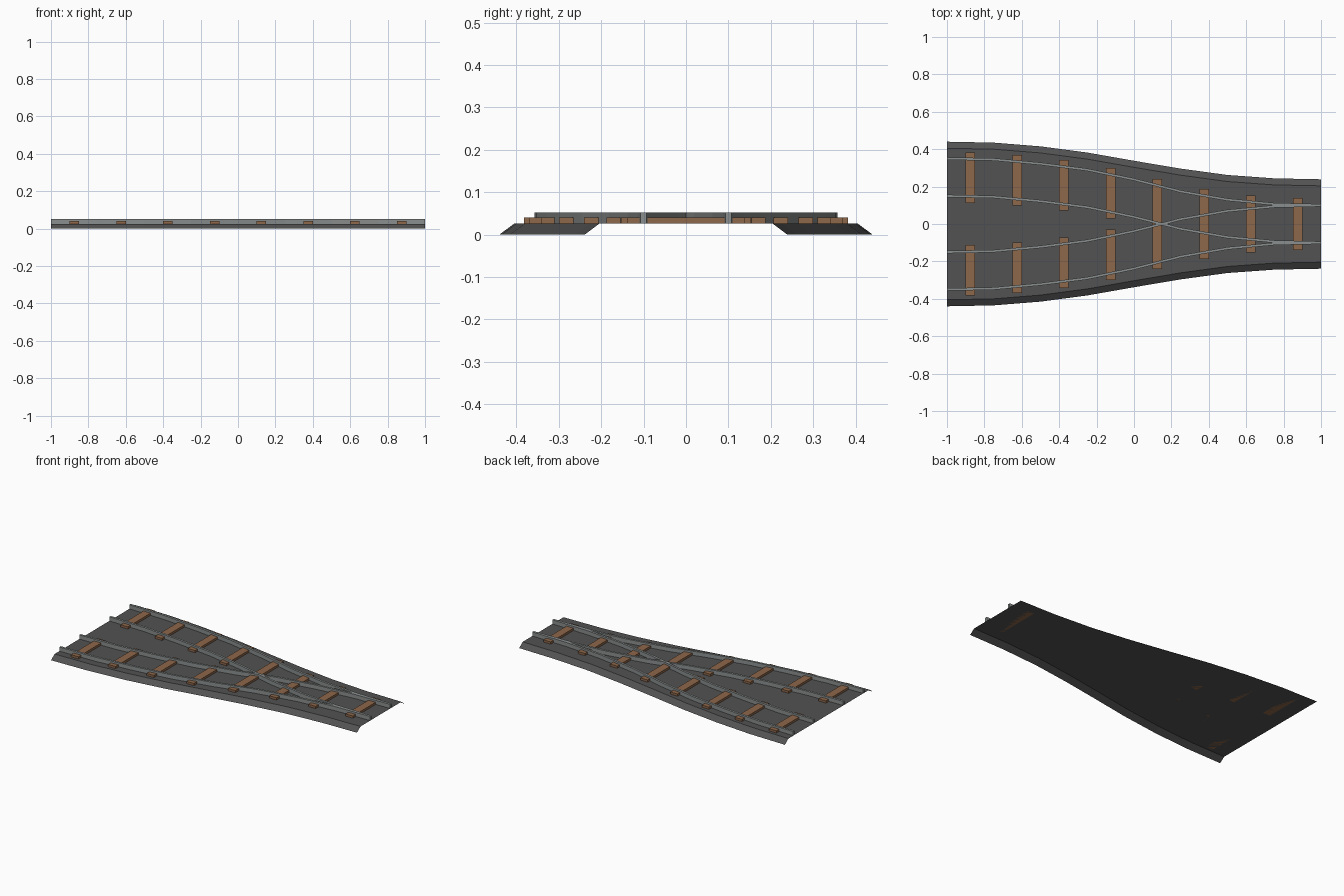
import bpy
import bmesh

if "Cube" in bpy.data.objects:
    bpy.data.objects.remove(bpy.data.objects["Cube"], do_unlink=True)

STATIONS = [-1 + 0.25 * i for i in range(9)]
CENTRE = [0.25, 0.245, 0.222, 0.19, 0.138, 0.074, 0.03, 0.006, 0.0]
BED_EDGE = [0.44, 0.435, 0.415, 0.382, 0.338, 0.296, 0.262, 0.244, 0.239]
BED_TOP, TIE_TOP, RAIL_TOP = 0.026, 0.04, 0.052
GAUGE, TIE_HALF = 0.1, 0.135


def material(name, colour):
    mat = bpy.data.materials.new(name)
    mat.use_nodes = True
    mat.diffuse_color = (*colour, 1)
    mat.node_tree.nodes["Principled BSDF"].inputs["Base Color"].default_value = (*colour, 1)
    return mat


gravel = material("dark gravel", (0.085, 0.085, 0.085))
wood = material("brown wood", (0.27, 0.135, 0.068))
steel = material("grey steel", (0.26, 0.275, 0.275))


def finish(name, bm, mat):
    mesh = bpy.data.meshes.new(name)
    bm.to_mesh(mesh)
    bm.free()
    mesh.materials.append(mat)
    obj = bpy.data.objects.new(name, mesh)
    bpy.context.collection.objects.link(obj)
    return obj


def loft(name, sections, mat, caps=False):
    """Bridge open (y, z) cross-sections, one at each station along x."""
    bm = bmesh.new()
    rows = [[bm.verts.new((x, y, z)) for y, z in sec] for x, sec in zip(STATIONS, sections)]
    for a, b in zip(rows, rows[1:]):
        for i in range(len(a) - 1):
            bm.faces.new((a[i], b[i], b[i + 1], a[i + 1]))
    if caps:
        bm.faces.new(rows[0])
        bm.faces.new(rows[-1][::-1])
    return finish(name, bm, mat)


def box(name, x, y, half_x, half_y, z0, z1, mat):
    bm = bmesh.new()
    bmesh.ops.create_cube(bm, size=2)
    for v in bm.verts:
        v.co = (x + v.co.x * half_x, y + v.co.y * half_y, z1 if v.co.z > 0 else z0)
    return finish(name, bm, mat)


# Ballast bed: an open shell with sloping shoulders
loft("ballast_bed", [[(-e, 0), (0.035 - e, BED_TOP), (e - 0.035, BED_TOP), (e, 0)]
                     for e in BED_EDGE], gravel)

# Rails: two for each of the mirrored branches
for branch, side in (("back", 1), ("front", -1)):
    for place, offset in (("outer", GAUGE), ("inner", -GAUGE)):
        path = [side * (c + offset) for c in CENTRE]
        loft(f"{branch}_{place}_rail",
             [[(y - 0.007, BED_TOP), (y - 0.007, RAIL_TOP),
               (y + 0.007, RAIL_TOP), (y + 0.007, BED_TOP)] for y in path],
             steel, caps=True)

# Sleepers: a pair per bay, joined into one where the branches overlap
for i in range(8):
    x = (STATIONS[i] + STATIONS[i + 1]) / 2
    c = (CENTRE[i] + CENTRE[i + 1]) / 2
    if c < TIE_HALF:
        box(f"shared_sleeper_{i}", x, 0, 0.025, c + TIE_HALF, BED_TOP, TIE_TOP, wood)
    else:
        for branch, side in (("back", 1), ("front", -1)):
            box(f"{branch}_sleeper_{i}", x, side * c, 0.025, TIE_HALF, BED_TOP, TIE_TOP, wood)
